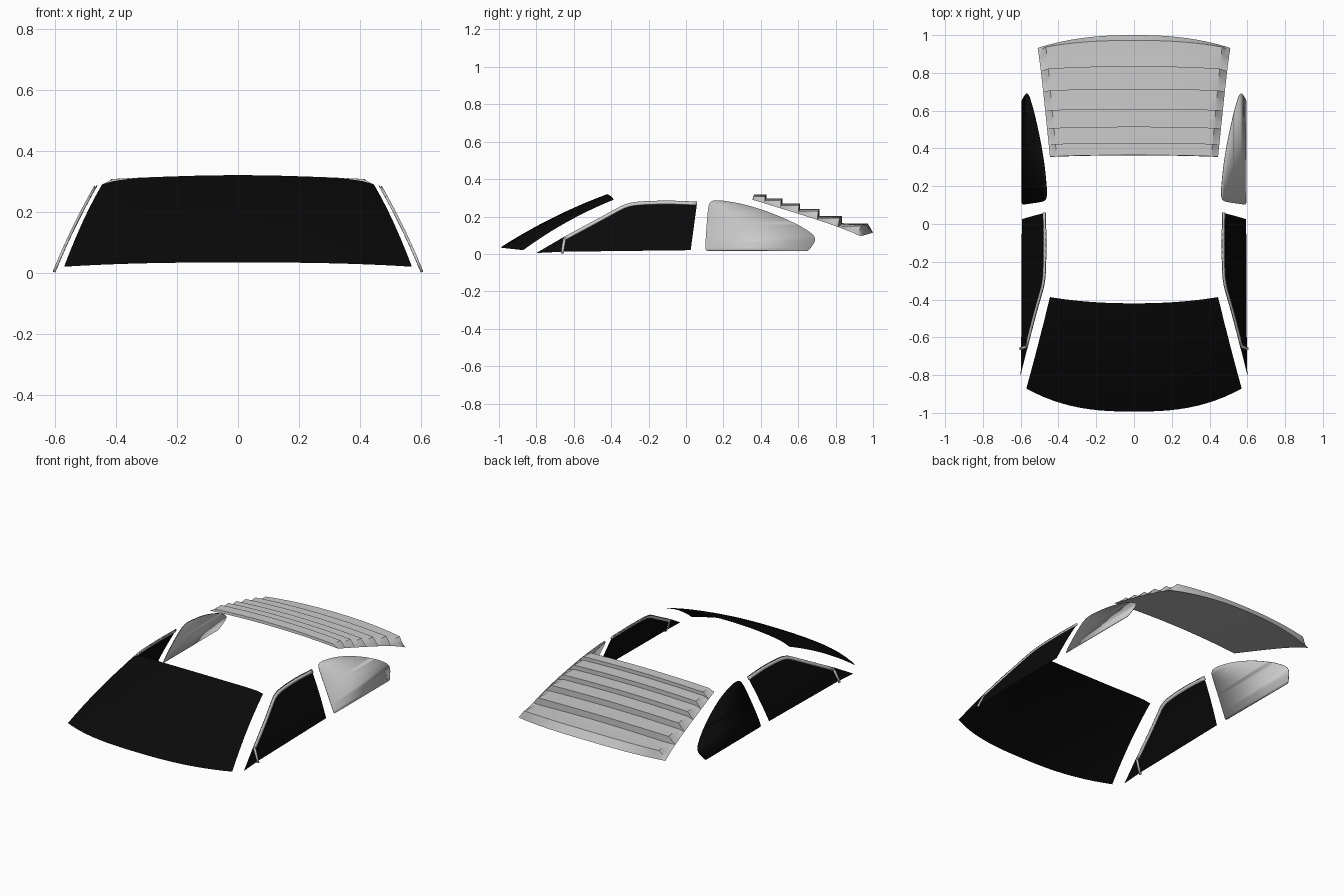
import bpy, bmesh, math
from mathutils import Vector

if "Cube" in bpy.data.objects:
    bpy.data.objects.remove(bpy.data.objects["Cube"])

black = bpy.data.materials.new("black_glass")
black.diffuse_color = (0.003, 0.003, 0.003, 1)
black.use_nodes = True
black.node_tree.nodes["Principled BSDF"].inputs["Base Color"].default_value = black.diffuse_color


def finish(name, bm, mats=(), angle=30):
    me = bpy.data.meshes.new(name)
    bm.to_mesh(me)
    bm.free()
    ob = bpy.data.objects.new(name, me)
    bpy.context.collection.objects.link(ob)
    for m in mats:
        me.materials.append(m)
    bpy.ops.object.select_all(action='DESELECT')
    ob.select_set(True)
    bpy.context.view_layer.objects.active = ob
    bpy.ops.object.shade_smooth_by_angle(angle=math.radians(angle))
    return ob


def solidify(ob, t, offset=-1, mat=0):
    m = ob.modifiers.new("thickness", 'SOLIDIFY')
    m.thickness, m.offset, m.material_offset = t, offset, mat


def face_way(bm, d):
    # turn all faces towards direction d
    bm.normal_update()
    if sum(f.normal.dot(d) * f.calc_area() for f in bm.faces) < 0:
        bmesh.ops.reverse_faces(bm, faces=bm.faces[:])
    bm.normal_update()


def add_grid(bm, rows):
    vs = [[bm.verts.new(p) for p in r] for r in rows]
    for a, b in zip(vs, vs[1:]):
        for i in range(len(a) - 1):
            bm.faces.new((a[i], a[i + 1], b[i + 1], b[i]))


def smooth_path(pts, n=5):
    # Catmull-Rom curve through 2D points
    p = [Vector(q) for q in pts]
    p = [2 * p[0] - p[1]] + p + [2 * p[-1] - p[-2]]
    out = []
    for a, b, c, d in zip(p, p[1:], p[2:], p[3:]):
        for k in range(n):
            t = k / n
            out.append(0.5 * (2 * b + (c - a) * t + (2 * a - 5 * b + 4 * c - d) * t * t
                              + (3 * b - a - 3 * c + d) * t ** 3))
    return out + [p[-2]]


def side_x(z):
    # inward lean of the cabin sides
    return 0.602 - 0.40 * z - 0.29 * z * z


def side_panel(name, outline, s, mats):
    bm = bmesh.new()
    bm.faces.new([bm.verts.new((0, y, z)) for y, z in outline])
    for k in range(1, 9):
        bmesh.ops.bisect_plane(bm, geom=bm.verts[:] + bm.edges[:] + bm.faces[:],
                               plane_co=(0, 0, 0.033 * k), plane_no=(0, 0, 1))
    for v in bm.verts:
        v.co.x = s * side_x(v.co.z)
    face_way(bm, Vector((s, 0, 0)))
    return finish(name, bm, mats)


# windshield
bm = bmesh.new()
rows = []
for j in range(11):
    v = j / 10
    row = []
    for i in range(25):
        t = -1 + i / 12
        c = abs(t) ** 2.6
        lo = Vector((0.57 * t, -0.993 + 0.122 * c, 0.034 - 0.014 * c))
        hi = Vector((0.445 * t, -0.42 + 0.033 * abs(t) ** 2.2, 0.32 - 0.018 * t * t - 0.012 * t ** 12))
        b = 0.018 * 4 * v * (1 - v)
        row.append(lo.lerp(hi, v) + Vector((0, -0.45 * b, 0.85 * b)))
    rows.append(row)
add_grid(bm, rows)
face_way(bm, Vector((0, 0, 1)))
finish("windshield", bm, [black])

# side outlines as (y, z)
roof_line = smooth_path([(-0.655, 0.09), (-0.46, 0.195), (-0.37, 0.244), (-0.32, 0.267),
                         (-0.25, 0.28), (-0.1, 0.285), (0.06, 0.28)])
door_outline = [(0.025, 0.02), (-0.65, 0.012), (-0.8, 0.005)] + [tuple(p) for p in roof_line]
quarter_outline = smooth_path([(0.115, 0.018), (0.104, 0.03), (0.108, 0.12), (0.118, 0.24), (0.13, 0.275),
                               (0.155, 0.286), (0.21, 0.283), (0.32, 0.262), (0.45, 0.221), (0.58, 0.165),
                               (0.66, 0.118), (0.686, 0.093), (0.69, 0.072), (0.675, 0.045),
                               (0.655, 0.02), (0.64, 0.017)], 4)


def trim_strip(bm, path, width, s):
    # flat strip just inside a line on the cabin side
    inner, outer = [], []
    for k, p in enumerate(path):
        d = (path[min(k + 1, len(path) - 1)] - path[max(k - 1, 0)]).normalized()
        q = p + Vector((d.y, -d.x)) * width
        for lst, w in ((outer, p), (inner, q)):
            lst.append((s * (side_x(w.y) + 0.007), w.x, w.y))
    add_grid(bm, [outer, inner])


for s, side in ((1, "right"), (-1, "left")):
    side_panel(side + "_door_glass", door_outline, s, [black])
    q = side_panel(side + "_quarter_window", quarter_outline, s, [black, None] if s < 0 else [])
    solidify(q, 0.003, -1, 1 if s < 0 else 0)
    # door trim with the small front divider bar
    bm = bmesh.new()
    trim_strip(bm, roof_line, 0.017, s)
    trim_strip(bm, [Vector((-0.668, 0.006)), Vector((-0.662, 0.05)), Vector((-0.655, 0.09))], 0.014, s)
    face_way(bm, Vector((s, 0, 0)))
    solidify(finish(side + "_door_trim", bm), 0.009)


# rear louvre
COLS = [-1, -0.975, -0.95, -0.92] + [k * 0.092 for k in range(-9, 10)] + [0.92, 0.95, 0.975, 1]


def base_point(f, t):
    # smooth sheet, f = 0 at the front and 1 at the back
    c = abs(t) ** 2.4
    y = 0.363 + 0.637 * f - c * (0.008 + 0.06 * f ** 4)
    edge = 0.29 - 0.195 * f
    return Vector((t * (0.445 + 0.065 * f), y, edge + (0.012 + 0.008 * f) * (1 - t * t)))


bm = bmesh.new()
add_grid(bm, [[base_point(k / 12, t) for t in COLS] for k in range(13)])
face_way(bm, Vector((0, 0, -1)))
finish("louvre_base", bm)

ends = [0.365, 0.43, 0.515, 0.61, 0.715, 0.835, 0.972]
tops = [0.319, 0.297, 0.270, 0.241, 0.204, 0.162]
bm = bmesh.new()


def slat_row(y, z):
    f = (y - 0.363) / 0.637
    row = []
    for t in COLS:
        b = base_point(f, t)
        k = max(0, min(1, (1 - abs(t)) / 0.08))
        top = max(z - 0.014 * t * t, b.z + 0.001)
        yy = y - abs(t) ** 2.4 * (0.008 + 0.045 * f ** 6)
        row.append(Vector((b.x, yy * k + b.y * (1 - k), b.z + (top - b.z) * k)))
    return row


def base_row(f):
    return [base_point(f, t) for t in COLS]


for k, z in enumerate(tops):
    y0, y1 = ends[k], ends[k + 1]
    flat = [slat_row(y0 + (y1 - y0) * i / 3, z) for i in range(4)]
    if k == 0:
        add_grid(bm, [base_row(0), flat[0]])
    add_grid(bm, flat)
    # riser down to the next slat, or the curved back lip
    add_grid(bm, [flat[-1], slat_row(y1, tops[k + 1]) if k < 5 else base_row(1)])
bmesh.ops.remove_doubles(bm, verts=bm.verts[:], dist=0.0003)
face_way(bm, Vector((0, 0, 1)))
finish("louvre_slats", bm, angle=25)
